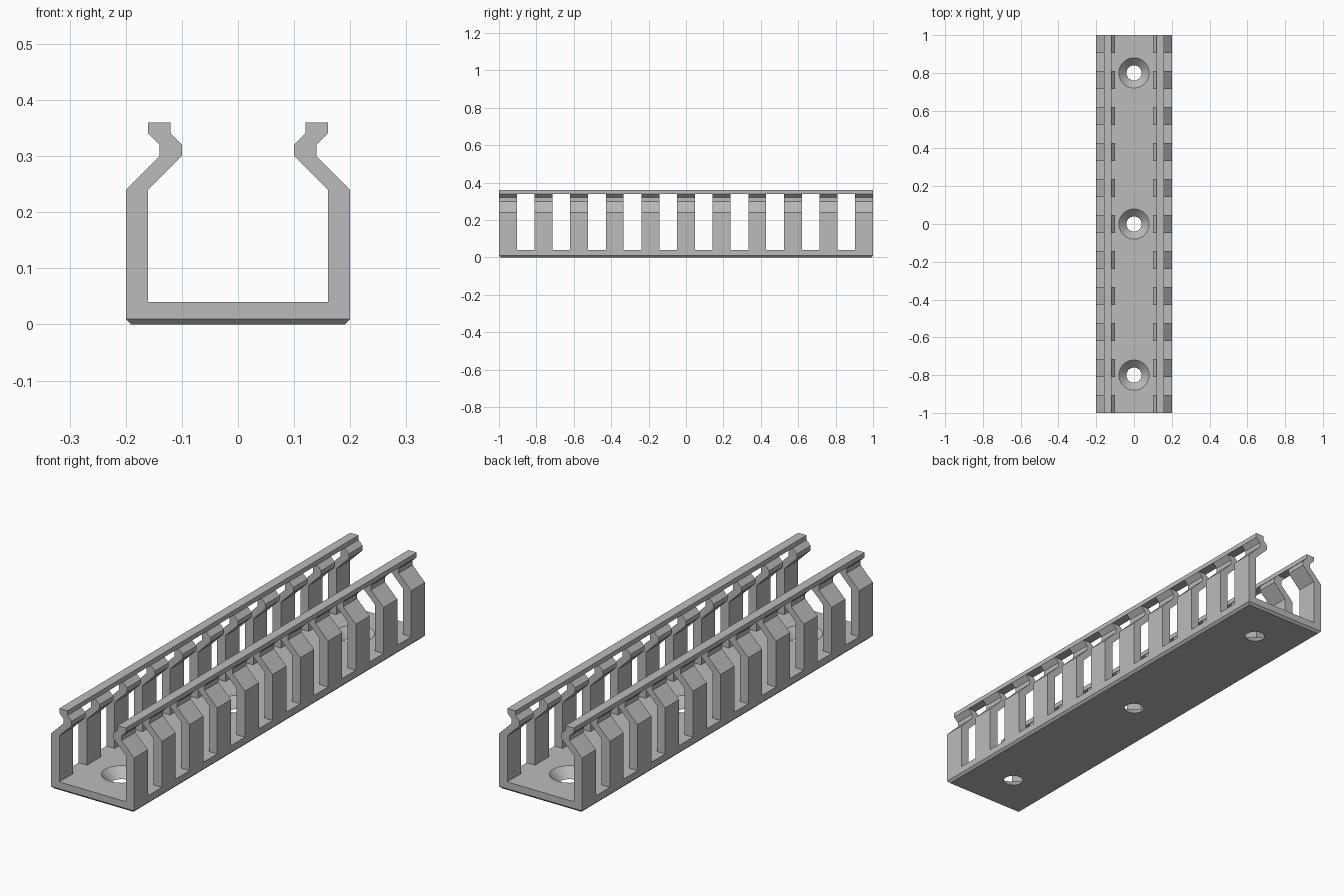
import bpy, bmesh, math

cube = bpy.data.objects.get("Cube")
if cube:
    bpy.data.objects.remove(cube, do_unlink=True)

grey = bpy.data.materials.new("light grey plastic")
grey.use_nodes = True
grey.diffuse_color = (0.5, 0.5, 0.5, 1)
grey.node_tree.nodes["Principled BSDF"].inputs["Base Color"].default_value = (0.5, 0.5, 0.5, 1)

HALF_LENGTH = 1.0
SLOTS = 10
HOLE_POSITIONS = (-0.8, 0, 0.8)


def make_object(name, bm):
    bmesh.ops.recalc_face_normals(bm, faces=bm.faces)
    mesh = bpy.data.meshes.new(name)
    bm.to_mesh(mesh)
    bm.free()
    mesh.materials.append(grey)
    obj = bpy.data.objects.new(name, mesh)
    bpy.context.collection.objects.link(obj)
    return obj


def cut(target, cutter):
    mod = target.modifiers.new(cutter.name, 'BOOLEAN')
    mod.operation = 'DIFFERENCE'
    mod.solver = 'EXACT'
    mod.object = cutter
    bpy.context.view_layer.objects.active = target
    bpy.ops.object.modifier_apply(modifier=mod.name)
    bpy.data.objects.remove(cutter, do_unlink=True)


# Channel section: floor, wall, inward bend and top lip, mirrored in x
half = [(0.19, 0), (0.2, 0.01), (0.2, 0.24), (0.14, 0.3), (0.14, 0.32), (0.16, 0.34),
        (0.16, 0.36), (0.12, 0.36), (0.12, 0.34), (0.1, 0.32), (0.1, 0.3),
        (0.16, 0.24), (0.16, 0.04)]
section = half + [(-x, z) for x, z in reversed(half)]
bm = bmesh.new()
rings = []
for end in (-HALF_LENGTH, HALF_LENGTH):
    # the underside is drawn in to chamfer the ends as well as the sides
    rings.append([bm.verts.new((x, end * (0.99 if z == 0 else 1), z)) for x, z in section])
count = len(section)
for i in range(count):
    j = (i + 1) % count
    bm.faces.new((rings[0][i], rings[0][j], rings[1][j], rings[1][i]))
for ring in rings:
    # end face above the chamfer, then the chamfer itself
    bm.faces.new(ring[1:-1])
    bm.faces.new((ring[0], ring[1], ring[-2], ring[-1]))
channel = make_object("slotted_channel", bm)

# Wall slots, evenly alternating with the posts
pitch = 2 * HALF_LENGTH / (2 * SLOTS + 1)
bm = bmesh.new()
for i in range(SLOTS):
    y = -HALF_LENGTH + pitch * (2 * i + 1.5)
    box = bmesh.ops.create_cube(bm, size=1)["verts"]
    bmesh.ops.scale(bm, verts=box, vec=(0.6, pitch, 0.3))
    bmesh.ops.translate(bm, verts=box, vec=(0, y, 0.19))
cut(channel, make_object("slot_cutter", bm))

# Countersunk screw holes in the floor
bm = bmesh.new()
for y in HOLE_POSITIONS:
    cone = bmesh.ops.create_cone(bm, cap_ends=True, segments=48,
                                 radius1=0.02, radius2=0.1, depth=0.08)["verts"]
    bmesh.ops.translate(bm, verts=cone, vec=(0, y, 0.02))
cut(channel, make_object("screw_hole_cutter", bm))

# Smooth the hole walls, keep all other edges sharp
channel.select_set(True)
bpy.context.view_layer.objects.active = channel
bpy.ops.object.shade_smooth_by_angle(angle=math.radians(30))
